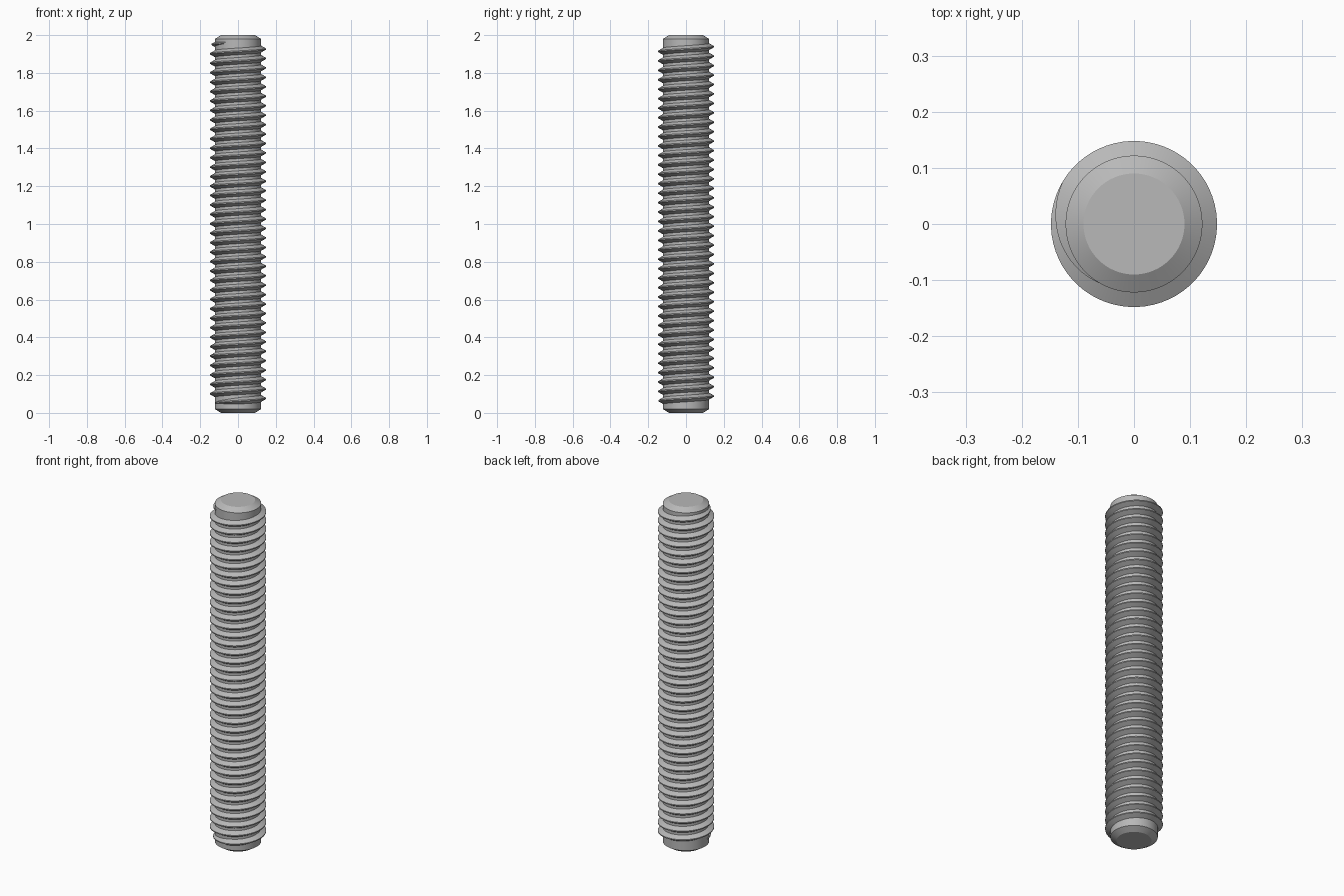
import bpy, bmesh
from math import sin, cos, pi, radians

CORE_R, CREST_R, TIP_R = 0.122, 0.148, 0.09
HEIGHT, CHAMFER = 2.0, 0.02
PITCH, SEGMENTS = 0.05, 64
TOP_Z, TOP_ANGLE = 1.961, radians(250)   # upper end of the thread
TURNS = 38.2
TAPER = 0.28                             # turns over which each end fades out

cube = bpy.data.objects.get("Cube")
if cube:
    bpy.data.objects.remove(cube, do_unlink=True)

steel = bpy.data.materials.new("grey steel")
steel.use_nodes = True
colour = (0.48, 0.48, 0.48, 1)
steel.diffuse_color = colour
steel.node_tree.nodes["Principled BSDF"].inputs["Base Color"].default_value = colour


def finish(name, bm, angle):
    bmesh.ops.recalc_face_normals(bm, faces=bm.faces)
    mesh = bpy.data.meshes.new(name)
    bm.to_mesh(mesh)
    bm.free()
    mesh.materials.append(steel)
    obj = bpy.data.objects.new(name, mesh)
    bpy.context.collection.objects.link(obj)
    bpy.ops.object.select_all(action='DESELECT')
    obj.select_set(True)
    bpy.context.view_layer.objects.active = obj
    bpy.ops.object.shade_smooth_by_angle(angle=radians(angle))


def bridge(bm, a, b):
    for i in range(len(a)):
        j = (i + 1) % len(a)
        bm.faces.new((a[i], a[j], b[j], b[i]))


# Core rod with chamfered ends
bm = bmesh.new()
profile = [(TIP_R, 0), (CORE_R, CHAMFER), (CORE_R, HEIGHT - CHAMFER), (TIP_R, HEIGHT)]
rings = [[bm.verts.new((r * cos(2 * pi * i / SEGMENTS), r * sin(2 * pi * i / SEGMENTS), z))
          for i in range(SEGMENTS)] for r, z in profile]
for a, b in zip(rings, rings[1:]):
    bridge(bm, a, b)
bm.faces.new(rings[0])
bm.faces.new(rings[-1])
finish("rod_core", bm, 30)

# Helical thread ridge, fading into the core at both ends
bm = bmesh.new()
ROOT_R, HALF_ROOT, HALF_CREST = CORE_R - 0.003, 0.0195, 0.003
steps = int(TURNS * SEGMENTS)
sections = []
for s in range(steps + 1):
    turn = s / SEGMENTS
    fade = min(1, turn / TAPER, (TURNS - turn) / TAPER)
    fade = max(fade, 0.02)
    crest = ROOT_R + (CREST_R - ROOT_R) * fade
    angle = TOP_ANGLE - 2 * pi * turn
    z = TOP_Z - PITCH * turn
    half = HALF_CREST + (HALF_ROOT - HALF_CREST) * fade
    sections.append([bm.verts.new((r * cos(angle), r * sin(angle), z + dz)) for r, dz in
                     ((ROOT_R, half), (crest, HALF_CREST), (crest, -HALF_CREST), (ROOT_R, -half))])
for a, b in zip(sections, sections[1:]):
    bridge(bm, a, b)
bm.faces.new(sections[0])
bm.faces.new(sections[-1])
finish("screw_thread", bm, 30)
